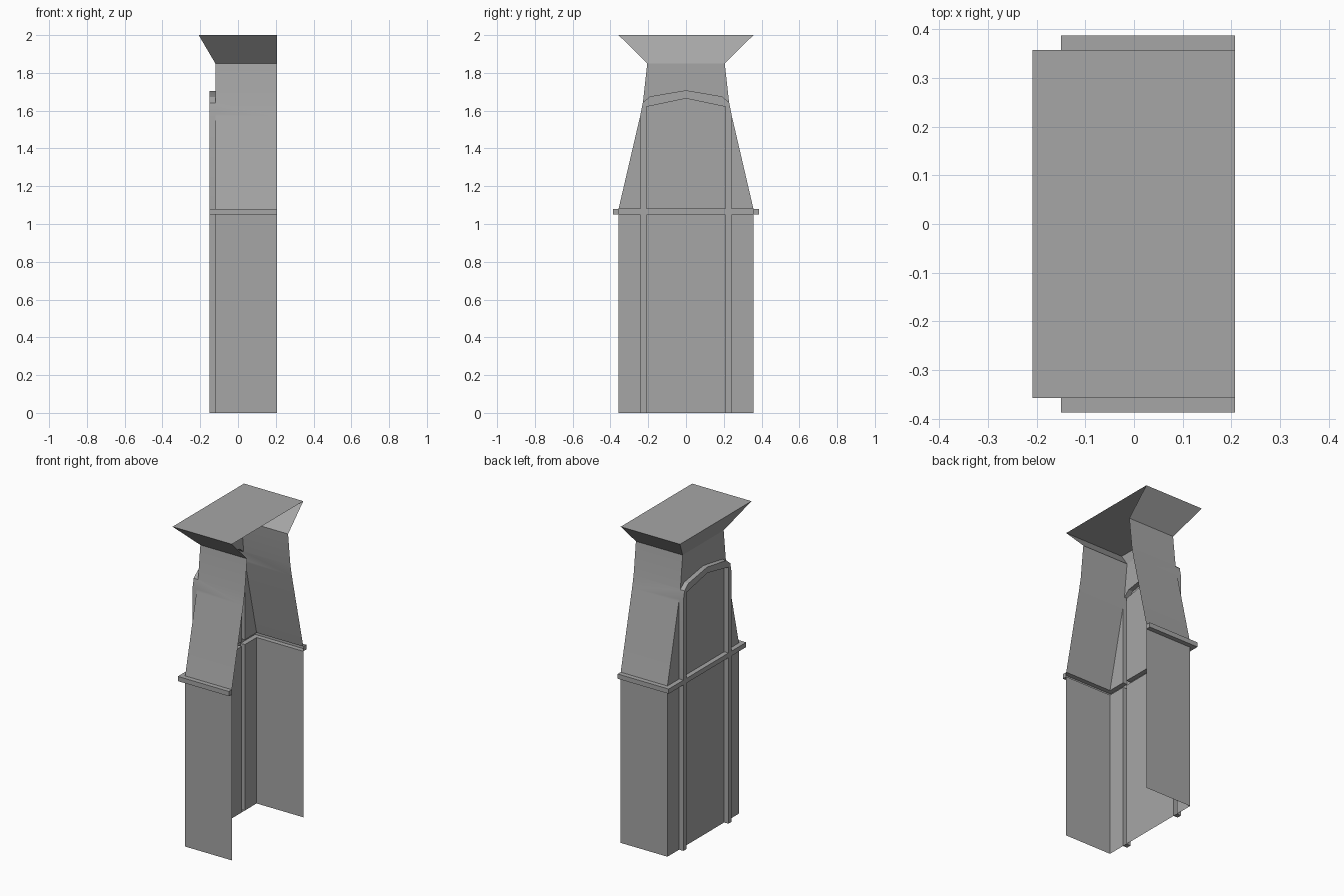
import bpy, bmesh, math
from mathutils import Vector

cube = bpy.data.objects.get("Cube")
if cube:
    bpy.data.objects.remove(cube, do_unlink=True)

stone = bpy.data.materials.new("grey stone")
stone.use_nodes = True
stone.diffuse_color = (0.38, 0.38, 0.38, 1)
stone.node_tree.nodes["Principled BSDF"].inputs["Base Color"].default_value = (0.38, 0.38, 0.38, 1)

BACK, OPEN, RAISE = -0.12, 0.207, 0.03
NECK, WIDE = 0.205, 0.357
LEDGE = (1.05, 1.08)
POST = (0.21, 0.24)
# Arch lines as pairs of (y, z) points
INNER = ((0, 1.667), (0.21, 1.623))
OUTER = ((0, 1.705), (0.19, 1.673))
CHAMFER = ((0.19, 1.673), (0.226, 1.643))


def finish(bm, name):
    """Turn a half (y >= 0) into a mirrored, shaded object."""
    mesh = bpy.data.meshes.new(name)
    bm.to_mesh(mesh)
    bm.free()
    mesh.materials.append(stone)
    ob = bpy.data.objects.new(name, mesh)
    bpy.context.collection.objects.link(ob)
    mod = ob.modifiers.new("mirror", 'MIRROR')
    mod.use_axis = (False, True, False)
    bpy.ops.object.select_all(action='DESELECT')
    ob.select_set(True)
    bpy.context.view_layer.objects.active = ob
    bpy.ops.object.shade_smooth_by_angle(angle=math.radians(25))


def quad(bm, *points):
    bm.faces.new([bm.verts.new(p) for p in points])


def cut(bm, a, b):
    """Slice along the line through two (y, z) points."""
    normal = Vector((0, a[1] - b[1], b[0] - a[0])).normalized()
    bmesh.ops.bisect_plane(bm, geom=bm.verts[:] + bm.edges[:] + bm.faces[:],
                           dist=1e-5, plane_co=(0, *a), plane_no=normal)


def below(line, y, z):
    (ya, za), (yb, zb) = line
    return z < za + (zb - za) * (y - ya) / (yb - ya)


def is_trim(face):
    x, y, z = face.calc_center_median()
    if LEDGE[0] < z < LEDGE[1]:
        return True
    if x > BACK + 1e-4 or y > POST[1] or not below(OUTER, y, z) or not below(CHAMFER, y, z):
        return False
    return y > POST[0] or not below(INNER, y, z)


# Tower shell: back and side sheets, open towards +x
bm = bmesh.new()
profile = [(WIDE, 0), (WIDE, LEDGE[1]), (0.243, 1.57), (0.228, 1.645), (NECK, 1.85)]
for (y0, z0), (y1, z1) in zip(profile, profile[1:]):
    quad(bm, (BACK, 0, z0), (BACK, 0, z1), (BACK, y1, z1), (BACK, y0, z0))
    quad(bm, (BACK, y0, z0), (BACK, y1, z1), (OPEN, y1, z1), (OPEN, y0, z0))
bmesh.ops.remove_doubles(bm, verts=bm.verts[:], dist=1e-4)

# Cut the trim outlines, then raise the ledge, posts and arch
for y in POST:
    cut(bm, (y, 0), (y, 1))
for z in LEDGE:
    cut(bm, (0, z), (1, z))
for line in (INNER, OUTER, CHAMFER):
    cut(bm, *line)
trim = [f for f in bm.faces if is_trim(f)]
raised = bmesh.ops.extrude_face_region(bm, geom=trim)["geom"]
bmesh.ops.delete(bm, geom=[f for f in trim if f.is_valid], context='FACES')
for v in raised:
    if isinstance(v, bmesh.types.BMVert):
        on_back, on_side = v.co.x < BACK + 1e-4, v.co.y > WIDE - 1e-4
        v.co.x -= RAISE if on_back else 0
        v.co.y += RAISE if on_side else 0

# Remove walls on the mirror line and tidy coplanar cuts
bmesh.ops.delete(bm, geom=[f for f in bm.faces if all(abs(v.co.y) < 1e-4 for v in f.verts)],
                 context='FACES')
bmesh.ops.dissolve_limit(bm, angle_limit=math.radians(0.5), verts=bm.verts[:], edges=bm.edges[:])
finish(bm, "tower_shell")

# Flared crown with a flat roof
bm = bmesh.new()
LOW, TOP, LIP = 1.85, 2.0, -0.208
quad(bm, (BACK, 0, LOW), (LIP, 0, TOP), (LIP, WIDE, TOP), (BACK, NECK, LOW))
quad(bm, (BACK, NECK, LOW), (LIP, WIDE, TOP), (OPEN, WIDE, TOP), (OPEN, NECK, LOW))
quad(bm, (LIP, 0, TOP), (OPEN, 0, TOP), (OPEN, WIDE, TOP), (LIP, WIDE, TOP))
bmesh.ops.remove_doubles(bm, verts=bm.verts[:], dist=1e-4)
finish(bm, "flared_crown")
